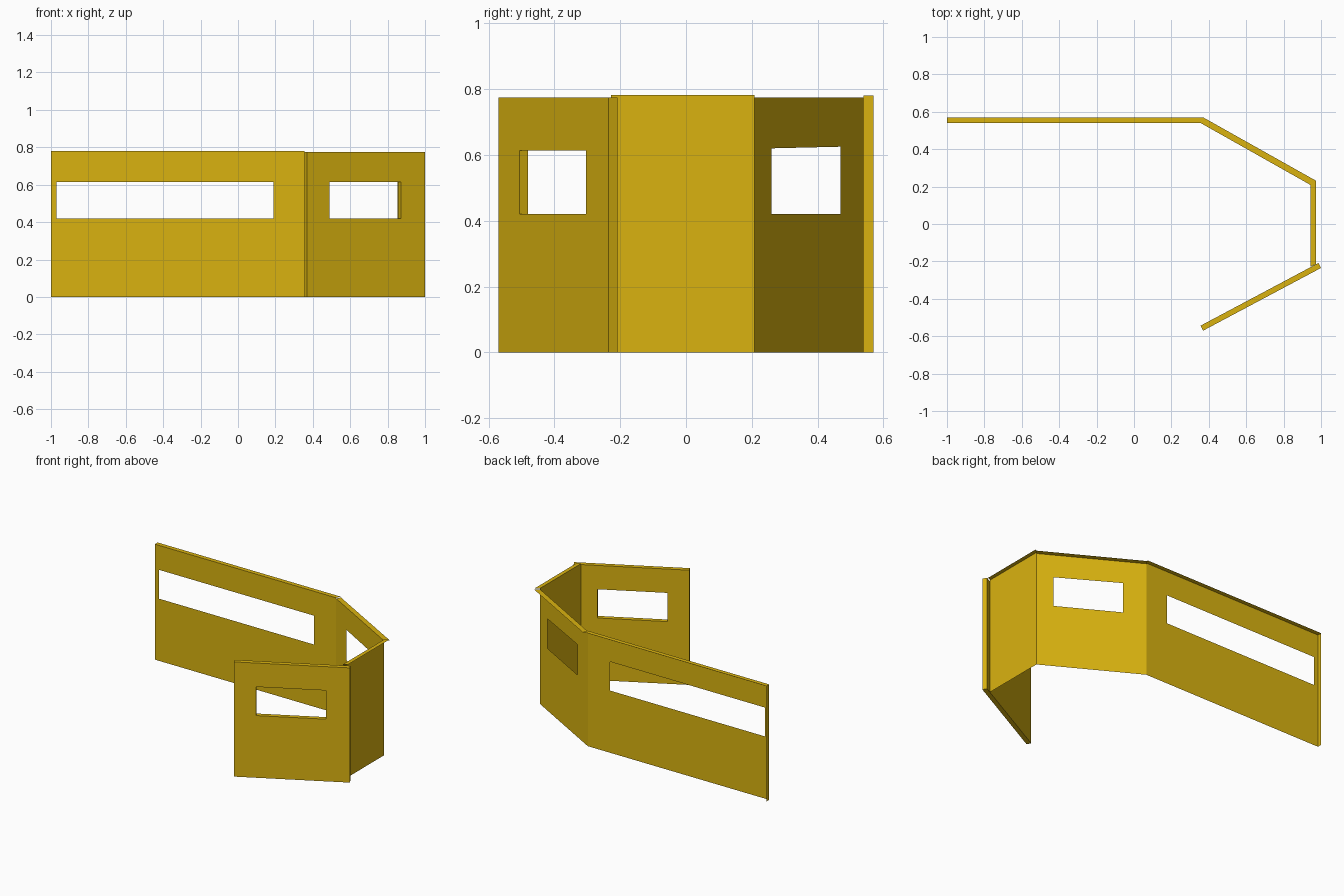
import bpy
from mathutils import Vector

cube = bpy.data.objects.get("Cube")
if cube:
    bpy.data.objects.remove(cube, do_unlink=True)

# One flat paint colour for every wall
paint = bpy.data.materials.new("ochre_yellow")
paint.use_nodes = True
colour = (0.70, 0.45, 0.005, 1)
paint.diffuse_color = colour
paint.node_tree.nodes["Principled BSDF"].inputs["Base Color"].default_value = colour


def make_object(name, verts, faces):
    mesh = bpy.data.meshes.new(name)
    mesh.from_pydata(verts, [], faces)
    mesh.materials.append(paint)
    obj = bpy.data.objects.new(name, mesh)
    bpy.context.collection.objects.link(obj)
    return obj


def panel(name, start, end, height, window=None):
    """Upright sheet from start to end; window = (from, to, sill, head at each side)."""
    a, b = Vector(start), Vector(end)

    def point(t, z):
        p = a.lerp(b, t)
        return (p.x, p.y, z)

    verts = [point(0, 0), point(1, 0), point(1, height), point(0, height)]
    faces = [(0, 1, 2, 3)]
    if window:
        t0, t1, sill, head0, head1 = window
        verts += [point(t0, sill), point(t1, sill), point(t1, head1), point(t0, head0)]
        faces = [(i, (i + 1) % 4, (i + 1) % 4 + 4, i + 4) for i in range(4)]
    return make_object(name, verts, faces)


def cap(name, outline, z):
    """Flat strip along the top of a wall."""
    return make_object(name, [(x, y, z) for x, y in outline], [tuple(range(len(outline)))])


# Plan points: inner line and outer line of the open-backed walls
inner = [(-1, 0.54), (0.356, 0.54), (0.945, 0.208), (0.945, -0.228)]
outer = [(-1, 0.57), (0.37, 0.57), (0.972, 0.232), (0.972, -0.215)]
names = ["long_wall", "angled_wall", "end_wall"]
heights = [0.78, 0.775, 0.782]
windows = [
    (0.022, 0.878, 0.42, 0.615, 0.615),
    (0.211, 0.843, 0.42, 0.625, 0.62),
    None,
]

for i, name in enumerate(names):
    panel(name, inner[i], inner[i + 1], heights[i], windows[i])
    cap(name + "_top", [outer[i], inner[i], inner[i + 1], outer[i + 1]], heights[i])

# Closed free end of the long wall
panel("long_wall_end", outer[0], inner[0], heights[0])

# Front wall is solid, with depth in its window opening
front = panel("front_wall", (0.37, -0.57), (1.0, -0.235), 0.775,
              (0.19, 0.795, 0.42, 0.614, 0.614))
solid = front.modifiers.new("thickness", "SOLIDIFY")
solid.thickness = 0.03
solid.offset = -1
